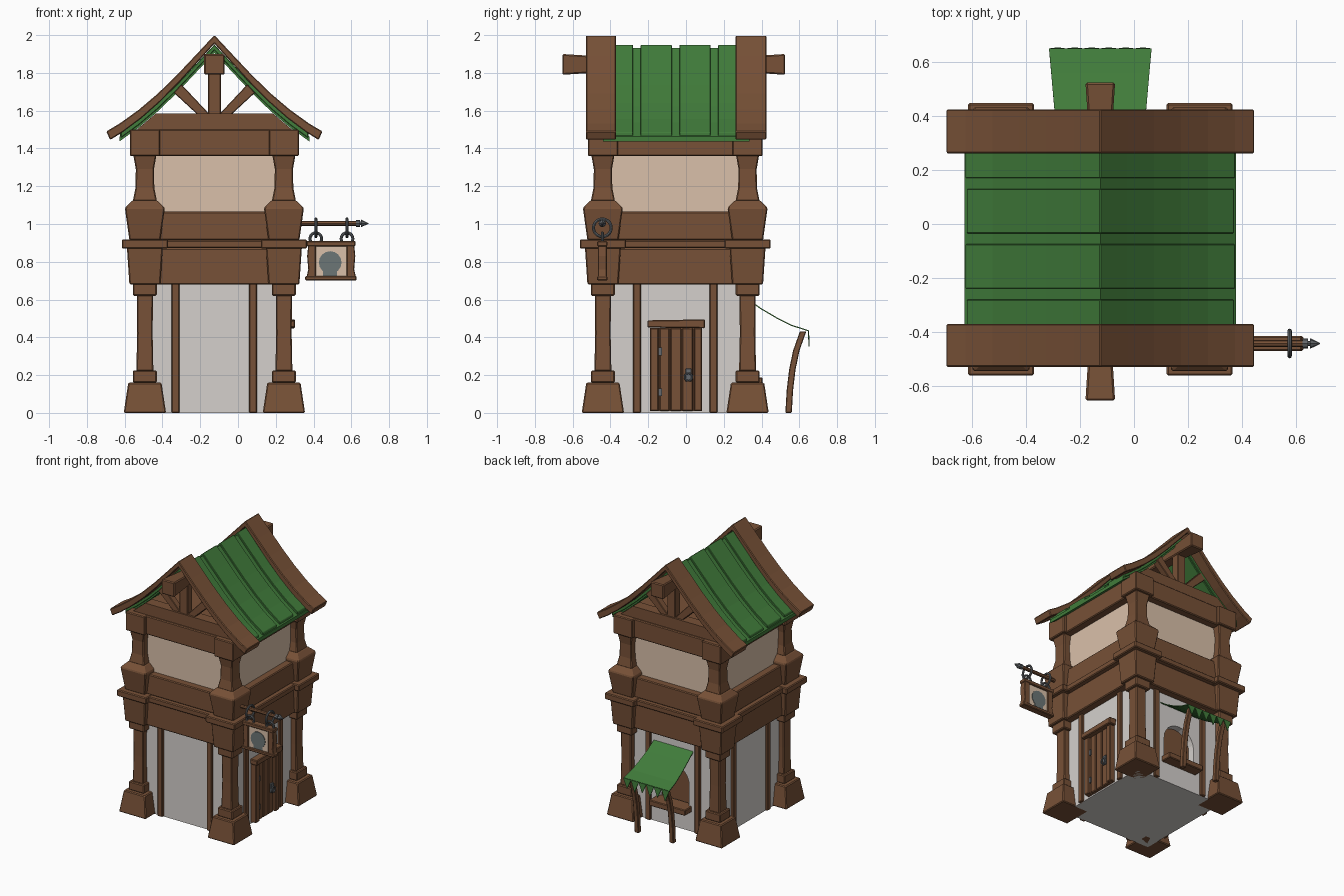
import bpy, bmesh, math
from mathutils import Vector

if "Cube" in bpy.data.objects:
    bpy.data.objects.remove(bpy.data.objects["Cube"])

CX, CY = -0.125, -0.057      # house centre
HX, HY = 0.368, 0.383        # half distance between corner pillars


def mat(name, c):
    m = bpy.data.materials.new(name)
    m.diffuse_color = (*c, 1)
    m.use_nodes = True
    m.node_tree.nodes["Principled BSDF"].inputs["Base Color"].default_value = m.diffuse_color
    return m


WOOD = mat("brown wood", (0.185, 0.082, 0.038))
GREEN = mat("green roof", (0.052, 0.20, 0.043))
CREAM = mat("cream plaster", (0.70, 0.53, 0.40))
STONE = mat("pale grey plaster", (0.66, 0.63, 0.605))
METAL = mat("grey metal", (0.13, 0.14, 0.15))
PAINT = mat("sign paint", (0.15, 0.18, 0.18))


def obj(name, verts, faces, m, bevel=0.0):
    me = bpy.data.meshes.new(name)
    me.from_pydata([tuple(v) for v in verts], [], faces)
    bm = bmesh.new()
    bm.from_mesh(me)
    bmesh.ops.recalc_face_normals(bm, faces=bm.faces)
    bm.to_mesh(me)
    bm.free()
    me.materials.append(m)
    o = bpy.data.objects.new(name, me)
    bpy.context.collection.objects.link(o)
    if bevel:
        b = o.modifiers.new("bevel", 'BEVEL')
        b.width = bevel
        b.segments = 1
        b.limit_method = 'ANGLE'
    return o


def loft(name, rings, m, bevel=0.0):
    n = len(rings[0])
    v = [p for r in rings for p in r]
    f = [tuple(range(n)), tuple(range(len(v) - n, len(v)))]
    for i in range(len(rings) - 1):
        for j in range(n):
            k = (j + 1) % n
            f.append((i * n + j, i * n + k, i * n + n + k, i * n + n + j))
    return obj(name, v, f, m, bevel)


def prism(name, pts, axis, a, b, m, bevel=0.0):
    """Extrude a 2D outline: axis x uses (y, z), y uses (x, z)."""
    put = (lambda p, t: (t, p[0], p[1])) if axis == 'x' else (lambda p, t: (p[0], t, p[1]))
    return loft(name, [[put(p, t) for p in pts] for t in (a, b)], m, bevel)


def box(name, x0, x1, y0, y1, z0, z1, m=WOOD, bevel=0.005):
    return prism(name, [(x0, z0), (x1, z0), (x1, z1), (x0, z1)], 'y', y0, y1, m, bevel)


def column(name, x, y, prof, m=WOOD, bevel=0.006):
    return loft(name, [[(x + sx * h, y + sy * h, z) for sx, sy in
                        ((-1, -1), (1, -1), (1, 1), (-1, 1))] for h, z in prof], m, bevel)


def ring(name, loc, r, t, rot):
    bpy.ops.mesh.primitive_torus_add(location=loc, rotation=rot, major_radius=r, minor_radius=t,
                                     major_segments=20, minor_segments=8)
    o = bpy.context.object
    o.name = name
    o.data.materials.append(METAL)
    bpy.ops.object.shade_smooth_by_angle()


# corner pillars, stacked from separate blocks
PARTS = {"pillar_base": [(0.112, 0), (0.088, 0.16)],
         "pillar_foot": [(0.063, 0.16), (0.063, 0.225)],
         "pillar_shaft": [(0.045, 0.22), (0.041, 0.42), (0.043, 0.625)],
         "pillar_cap": [(0.063, 0.62), (0.063, 0.685)],
         "pillar_bracket": [(0.082, 0.68), (0.095, 0.875)],
         "pillar_plate": [(0.122, 0.87), (0.122, 0.918)],
         "upper_foot": [(0.082, 0.915), (0.106, 1.085), (0.066, 1.125)],
         "upper_shaft": [(0.064, 1.12), (0.05, 1.19), (0.048, 1.29), (0.062, 1.37)],
         "upper_cap": [(0.08, 1.36), (0.08, 1.50)]}
for sx in (-1, 1):
    for sy in (-1, 1):
        for n, prof in PARTS.items():
            column(n, CX + sx * HX, CY + sy * HY, prof)


# horizontal bands and upper wall
def band(name, e, z0, z1, m=WOOD, bevel=0.006):
    box(name, CX - HX - e, CX + HX + e, CY - HY - e, CY + HY + e, z0, z1, m, bevel)


band("lower_band", 0.055, 0.68, 0.872)
band("ledge_band", 0.085, 0.872, 0.914)
band("middle_band", 0.055, 0.914, 1.065)
band("upper_wall", 0.0, 1.06, 1.365, CREAM, 0)
band("top_band", 0.055, 1.36, 1.50)

# lower walls; the back one has an arched window
X0, X1, Y0, Y1 = CX - HX, CX + HX, CY - HY, CY + HY
box("floor", X0, X1, Y0, Y1, 0, 0.01, STONE, 0)
box("front_wall", X0, X1, Y0, Y0 + 0.03, 0, 0.69, STONE, 0)
box("left_wall", X0, X0 + 0.03, Y0, Y1, 0, 0.69, STONE, 0)
box("right_wall", X1 - 0.03, X1, Y0, Y1, 0, 0.69, STONE, 0)
W, SILL, SPRING = 0.13, 0.18, 0.34
arch = [(CX + W * math.cos(a), SPRING + W * math.sin(a))
        for a in [math.pi * i / 12 for i in range(13)]]
prism("back_wall", [(X1, SILL), (X1, 0.69), (X0, 0.69), (X0, SILL), (CX - W, SILL)]
      + arch[::-1] + [(CX + W, SILL)], 'y', Y1 - 0.05, Y1, STONE)
box("back_wall_base", X0, X1, Y1 - 0.05, Y1, 0, SILL, STONE, 0)
box("window_back", CX - 0.16, CX + 0.16, Y1 - 0.08, Y1 - 0.05, 0.15, 0.5, WOOD, 0)
box("window_sill", CX - 0.15, CX + 0.15, Y1 - 0.04, Y1 + 0.08, 0.145, 0.188)

# wall studs
for s in (-1, 1):
    x, y = CX + s * 0.205, CY + s * 0.203
    box("front_stud", x - 0.021, x + 0.021, Y0 - 0.018, Y0 + 0.01, 0, 0.69)
    box("back_stud", x - 0.021, x + 0.021, Y1 - 0.01, Y1 + 0.018, 0, 0.69)
    box("left_stud", X0 - 0.018, X0 + 0.01, y - 0.021, y + 0.021, 0, 0.69)
    box("right_stud", X1 - 0.01, X1 + 0.018, y - 0.021, y + 0.021, 0, 0.69)

# door on the right side
box("door_back", X1, X1 + 0.012, -0.19, 0.085, 0.01, 0.45, WOOD, 0)
for a, b, t in ((-0.19, -0.145, 0.04), (-0.14, -0.088, 0.026), (-0.083, -0.025, 0.026),
                (-0.02, 0.038, 0.026), (0.043, 0.085, 0.04)):
    box("door_plank", X1, X1 + t, a, b, 0.01, 0.45)
prism("door_header", [(-0.205, 0.452), (0.1, 0.448), (0.102, 0.495), (-0.205, 0.49)],
      'x', X1, X1 + 0.058, WOOD, 0.005)
for z in (0.11, 0.325):
    box("door_hinge", X1, X1 + 0.034, -0.15, -0.128, z - 0.02, z + 0.02, METAL, 0)
box("door_lock", X1, X1 + 0.036, -0.003, 0.029, 0.165, 0.235, METAL, 0.003)
ring("door_ring", (X1 + 0.043, 0.013, 0.19), 0.02, 0.005, (0, math.pi / 2, 0))

# roof: curved chevron profiles pulled along y
CURVE = [(0, 2.0), (0.1, 1.893), (0.2, 1.787), (0.3, 1.69), (0.4, 1.605), (0.5, 1.533), (0.572, 1.49)]


def chevron(pts, drop, thick, inset=1.0):
    top = [(-d, z - drop) for d, z in pts[:0:-1]] + [(d, z - drop) for d, z in pts]
    low = [(d * inset, z - thick) for d, z in top]
    return [(CX + d, z) for d, z in top + low[::-1]]


for a, b in ((-0.53, -0.37), (0.262, 0.425)):
    prism("barge_board", chevron(CURVE, 0, 0.045, 0.965), 'y', a, b, WOOD, 0.005)
SHEET = CURVE[:5] + [(0.503, 1.531)]
prism("roof_sheet", chevron(SHEET, 0.068, 0.026), 'y', -0.44, 0.335, GREEN)
for i, (a, b) in enumerate(((-0.45, -0.28), (-0.24, -0.075), (-0.035, 0.13), (0.17, 0.345))):
    prism("roof_panel", chevron(CURVE[:5] + [(0.495 + 0.004 * (i % 2), 1.536)], 0.05, 0.03),
          'y', a, b, GREEN, 0.003)

# ridge beam, thicker at its ends
loft("ridge_beam", [[(CX + sx * h, y, 1.845 + sz * h) for sx, sz in
                     ((-1, -1), (1, -1), (1, 1), (-1, 1))]
                    for y, h in ((-0.655, 0.055), (-0.45, 0.042), (0.33, 0.042), (0.525, 0.055))],
     WOOD, 0.007)

# open gable trusses, front and back
for y in (Y0, Y1):
    prism("tie_beam", [(CX - 0.41, 1.5), (CX + 0.41, 1.5), (CX + 0.31, 1.585), (CX - 0.31, 1.585)],
          'y', y - 0.04, y + 0.04, WOOD)
    box("king_post", CX - 0.034, CX + 0.034, y - 0.03, y + 0.03, 1.57, 1.83)
    for s in (-1, 1):
        prism("gable_brace", [(CX + s * d, z) for d, z in
                              ((0.02, 1.575), (0.085, 1.575), (0.215, 1.695), (0.175, 1.74))],
              'y', y - 0.025, y + 0.025, WOOD, 0.004)

# hanging sign
SY = -0.443


def rod(name, x0, x1, r0, r1, m):
    loft(name, [[(x, SY + r * math.cos(k * math.pi / 4), 1.003 + r * math.sin(k * math.pi / 4))
                 for k in range(8)] for x, r in ((x0, r0), (x1, r1))], m)


rod("sign_rod", 0.28, 0.63, 0.013, 0.013, WOOD)
rod("rod_collar", 0.625, 0.645, 0.018, 0.018, METAL)
rod("rod_neck", 0.645, 0.655, 0.009, 0.009, METAL)
rod("rod_tip", 0.652, 0.69, 0.02, 0.002, METAL)
for x in (0.412, 0.577):
    ring("large_ring", (x, SY, 0.98), 0.047, 0.008, (0, math.pi / 2, 0))
    ring("small_ring", (x, SY, 0.922), 0.031, 0.008, (math.pi / 2, 0, 0))
box("sign_panel", 0.39, 0.60, SY - 0.014, SY + 0.014, 0.71, 0.9, CREAM, 0)
box("sign_top", 0.362, 0.622, SY - 0.027, SY + 0.027, 0.882, 0.91)
box("sign_bottom", 0.356, 0.628, SY - 0.027, SY + 0.027, 0.70, 0.724)
for x, s in ((0.412, -1), (0.575, 1)):
    prism("sign_side", [(x, 0.715), (x + s * 0.05, 0.715), (x + s * 0.04, 0.76), (x + s * 0.046, 0.83),
                        (x + s * 0.04, 0.89), (x, 0.89)], 'y', SY - 0.024, SY + 0.024, WOOD, 0.004)
disc = [(0.488 + 0.06 * math.cos(i * math.pi / 8), 0.796 + 0.06 * math.sin(i * math.pi / 8))
        for i in range(16)]
prism("sign_disc", disc, 'y', SY - 0.018, SY + 0.018, PAINT)
box("sign_disc_foot", 0.45, 0.525, SY - 0.018, SY + 0.018, 0.726, 0.77, PAINT, 0)

# awning over the back window, with a toothed edge
prof = [(0.32, 0.605, 0.163), (0.40, 0.55, 0.168), (0.48, 0.503, 0.175), (0.56, 0.463, 0.182),
        (0.648, 0.435, 0.19)]
v = [(CX + s * w, y, z) for y, z, w in prof for s in (-1, 1)]
f = [(2 * i, 2 * i + 1, 2 * i + 3, 2 * i + 2) for i in range(4)]
T = 6
for i in range(T):
    a, b = CX - 0.19 + 0.38 * i / T, CX - 0.19 + 0.38 * (i + 1) / T
    n = len(v)
    v += [(a, 0.648, 0.435), (b, 0.648, 0.435), ((a + b) / 2, 0.652, 0.352 + 0.012 * (i % 2))]
    f.append((n, n + 1, n + 2))
o = obj("awning", v, f, GREEN)
s = o.modifiers.new("thickness", 'SOLIDIFY')
s.thickness = 0.006
s.offset = 0

# curved awning posts
for x in (CX - 0.145, CX + 0.145):
    loft("awning_post", [[(x - 0.017, y, z), (x + 0.017, y, z), (x + 0.017, y + 0.034, z),
                          (x - 0.017, y + 0.034, z)] for y, z in
                         ((0.526, 0), (0.533, 0.12), (0.546, 0.23), (0.567, 0.33), (0.603, 0.432))],
         WOOD, 0.004)
